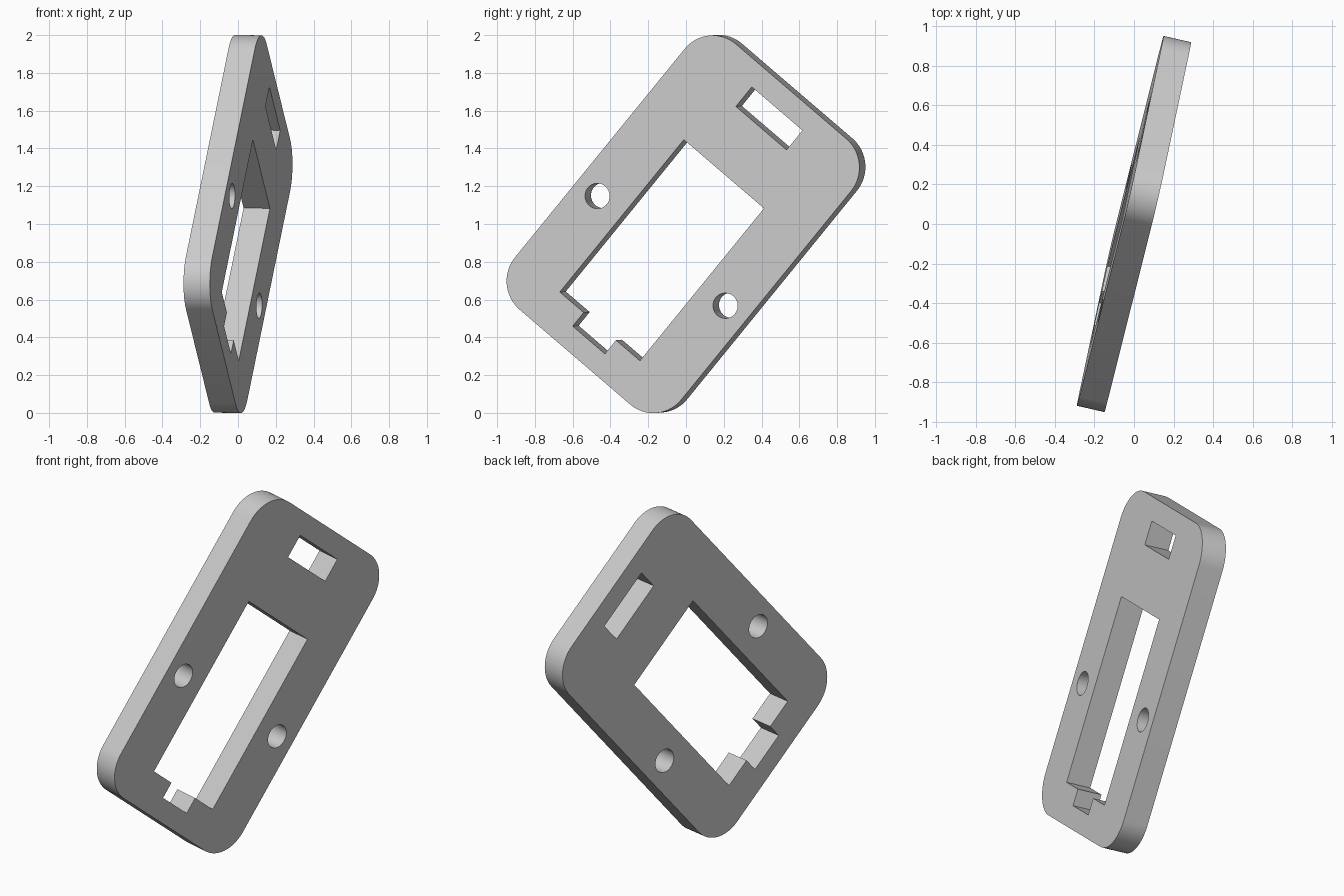
import bpy, bmesh, math
from mathutils import Matrix, Vector

cube = bpy.data.objects.get("Cube")
if cube:
    bpy.data.objects.remove(cube, do_unlink=True)

THICK = 0.143
HALF_L, HALF_W, CORNER_R = 0.918, 0.587, 0.197


def arc(cx, cy, r, start, end, steps):
    """Points along a circular arc, angles in degrees."""
    angles = [math.radians(start + (end - start) * i / steps) for i in range(steps + 1)]
    return [(cx + r * math.cos(a), cy + r * math.sin(a)) for a in angles]


def rectangle(x0, x1, half):
    return [(x0, -half), (x1, -half), (x1, half), (x0, half)]


def rounded_rectangle(hx, hy, r):
    points = []
    for i, (sx, sy) in enumerate([(1, 1), (-1, 1), (-1, -1), (1, -1)]):
        points += arc(sx * (hx - r), sy * (hy - r), r, 90 * i, 90 * i + 90, 16)
    return points


# Outer outline, main window with its cable notch, slot and two screw holes
window = [(-0.706, -0.283), (0.347, -0.283), (0.347, 0.283), (-0.706, 0.283),
          (-0.706, 0.114), (-0.8, 0.114), (-0.8, -0.114), (-0.706, -0.114)]
loops = [rounded_rectangle(HALF_L, HALF_W, CORNER_R), window,
         rectangle(0.664, 0.799, 0.179)]
loops += [arc(-0.184, side * 0.452, 0.067, 0, 360, 40)[:-1] for side in (-1, 1)]

# Fill the flat profile and extrude it to a plate
bm = bmesh.new()
for loop in loops:
    verts = [bm.verts.new((x, y, -THICK / 2)) for x, y in loop]
    for a, b in zip(verts, verts[1:] + verts[:1]):
        bm.edges.new((a, b))
bmesh.ops.triangle_fill(bm, edges=bm.edges[:], use_beauty=True)
result = bmesh.ops.extrude_face_region(bm, geom=bm.faces[:], use_keep_orig=True)
top = [g for g in result["geom"] if isinstance(g, bmesh.types.BMVert)]
bmesh.ops.translate(bm, verts=top, vec=(0, 0, THICK))
bmesh.ops.recalc_face_normals(bm, faces=bm.faces[:])

# Stand the plate on one corner, turned and slightly leaning
normal = Vector((1, -0.228, -0.019)).normalized()
across = Vector((0, 0, 1)).cross(normal).normalized()
up = normal.cross(across)
turn = Matrix((across, up, normal)).transposed().to_4x4()
spin = Matrix.Rotation(math.radians(50), 4, "Z")
bm.transform(Matrix.Translation((0, 0, 1)) @ turn @ spin)

mesh = bpy.data.meshes.new("mounting_plate")
bm.to_mesh(mesh)
bm.free()
plate = bpy.data.objects.new("mounting_plate", mesh)
bpy.context.collection.objects.link(plate)

# Plain grey material
grey = bpy.data.materials.new("light_grey")
grey.use_nodes = True
colour = (0.6, 0.6, 0.6, 1)
grey.diffuse_color = colour
grey.node_tree.nodes["Principled BSDF"].inputs["Base Color"].default_value = colour
mesh.materials.append(grey)

# Smooth round walls with sharp rims
bpy.ops.object.select_all(action="DESELECT")
plate.select_set(True)
bpy.context.view_layer.objects.active = plate
bpy.ops.object.shade_smooth_by_angle(angle=math.radians(30))
